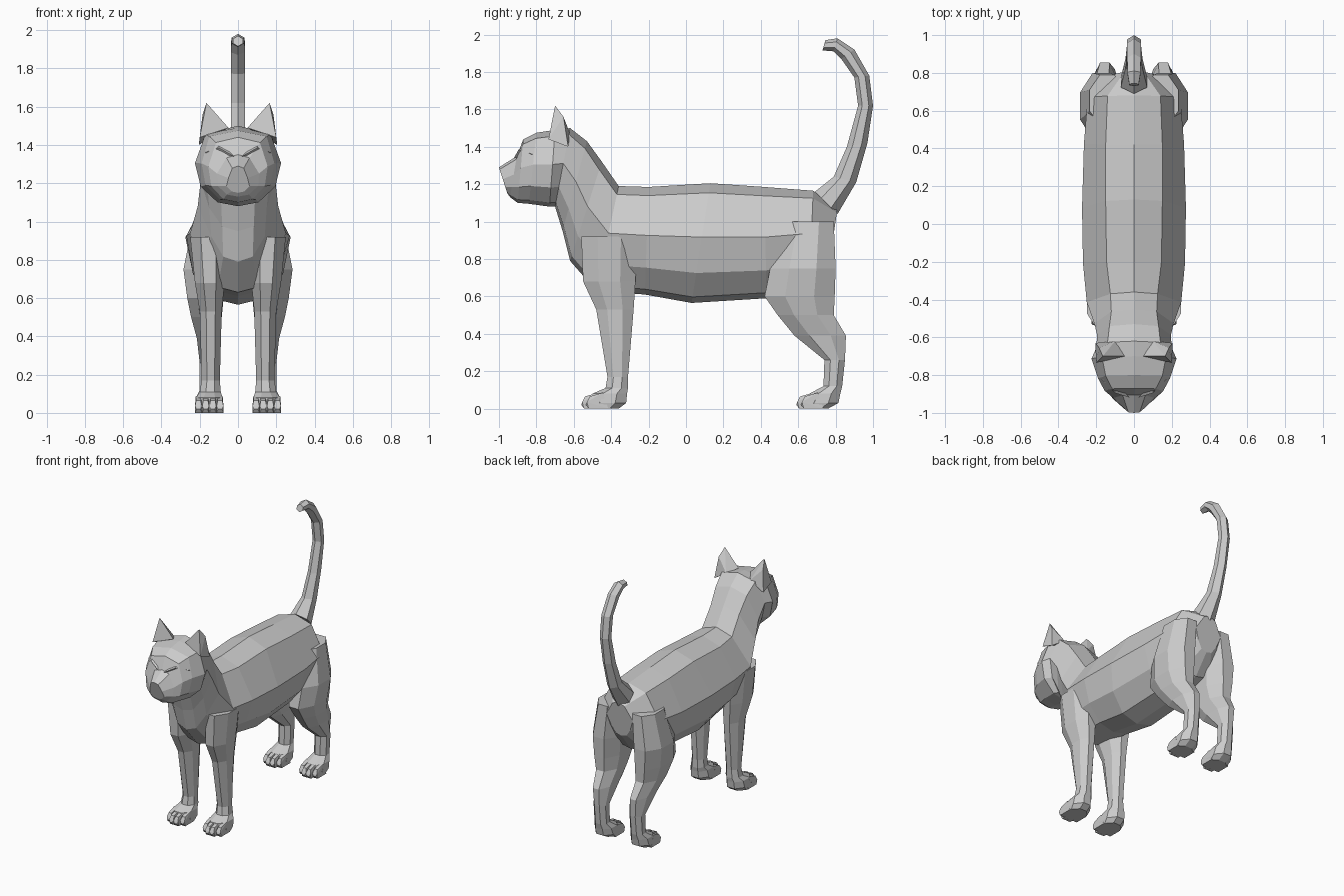
import bpy, bmesh, math
from mathutils import Vector


def finish(name, bm, mirror=False):
    bmesh.ops.recalc_face_normals(bm, faces=bm.faces)
    mesh = bpy.data.meshes.new(name)
    bm.to_mesh(mesh)
    bm.free()
    ob = bpy.data.objects.new(name, mesh)
    bpy.context.collection.objects.link(ob)
    if mirror:
        ob.modifiers.new("mirror", 'MIRROR').use_axis[0] = True
    return ob


def loft(name, rings, mirror=False):
    """Skin equal-length rings of points and cap both ends."""
    bm = bmesh.new()
    vs = [[bm.verts.new(p) for p in r] for r in rings]
    n = len(vs[0])
    for a, b in zip(vs, vs[1:]):
        for i in range(n):
            j = (i + 1) % n
            bm.faces.new((a[i], a[j], b[j], b[i]))
    bm.faces.new(vs[0])
    bm.faces.new(vs[-1])
    return finish(name, bm, mirror)


def hull(name, groups, mirror=True):
    """One convex solid per group of points."""
    bm = bmesh.new()
    for pts in groups:
        res = bmesh.ops.convex_hull(bm, input=[bm.verts.new(p) for p in pts])
        junk = [v for v in res["geom_interior"] if isinstance(v, bmesh.types.BMVert)]
        bmesh.ops.delete(bm, geom=junk, context='VERTS')
    return finish(name, bm, mirror)


def spine_ring(ty, tz, by, bz, widths, fracs):
    """Symmetric ring between a top and a bottom point of the side profile."""
    top, bot = Vector((0, ty, tz)), Vector((0, by, bz))
    side = [top.lerp(bot, f) + Vector((w, 0, 0)) for w, f in zip(widths, fracs)]
    left = [Vector((-p.x, p.y, p.z)) for p in reversed(side)]
    return [top] + side + [bot] + left


def leg_ring(z, y0, y1, x0, x1):
    """Horizontal eight-sided ring filling the given extents."""
    k = 1 / math.cos(math.pi / 8)
    ring = []
    for i in range(8):
        a = (i + 0.5) * math.pi / 4
        ring.append(((x0 + x1) / 2 + (x1 - x0) / 2 * k * math.cos(a),
                     (y0 + y1) / 2 + (y1 - y0) / 2 * k * math.sin(a), z))
    return ring


# Body, neck and head: top y,z, bottom y,z, upper / middle / lower half widths
body = [
    (0.81, 1.07, 0.77, 0.80, .05, .11, .08),
    (0.68, 1.165, 0.66, 0.66, .14, .245, .20),
    (0.42, 1.185, 0.43, 0.59, .15, .265, .22),
    (0.13, 1.205, 0.03, 0.565, .15, .275, .235),
    (-0.20, 1.185, -0.22, 0.61, .145, .27, .22),
    (-0.36, 1.19, -0.48, 0.63, .125, .25, .19),
    (-0.45, 1.32, -0.62, 0.79, .12, .21, .14),
    (-0.53, 1.43, -0.66, 0.95, .13, .195, .15),
    (-0.62, 1.50, -0.70, 1.08, .14, .20, .16),
    (-0.70, 1.49, -0.73, 1.08, .17, .225, .195),
    (-0.80, 1.475, -0.84, 1.095, .15, .19, .17),
    (-0.87, 1.44, -0.90, 1.10, .115, .155, .14),
    (-0.905, 1.35, -0.94, 1.13, .06, .11, .105),
    (-1.00, 1.29, -0.955, 1.15, .03, .05, .06),
]
loft("body_and_head", [
    spine_ring(*r[:4], (r[4], r[5], r[6], r[6] * 0.55), (.08, .45, .75, .95))
    for r in body])

# Ears, brow ridges
hull("ears", [[(.165, -.70, 1.62), (.05, -.70, 1.49), (.20, -.735, 1.44),
               (.205, -.63, 1.40), (.10, -.62, 1.47), (.185, -.655, 1.56)]])
hull("brows", [[(.02, -.92, 1.34), (.10, -.895, 1.385), (.175, -.82, 1.36),
                (.10, -.84, 1.42), (.10, -.84, 1.36)]])

# Tail: rear edge y,z, front edge y,z, half width
tail = [
    (0.81, 1.04, 0.69, 1.16, .07),
    (0.91, 1.21, 0.79, 1.24, .045),
    (0.97, 1.42, 0.86, 1.40, .038),
    (1.00, 1.62, 0.92, 1.62, .036),
    (0.98, 1.78, 0.90, 1.77, .036),
    (0.90, 1.92, 0.83, 1.87, .036),
    (0.81, 1.98, 0.79, 1.91, .035),
    (0.745, 1.97, 0.73, 1.915, .025),
]
loft("tail", [spine_ring(*r[:4], (r[4], r[4]), (.28, .72)) for r in tail])

# Legs: z, front y, back y, inner x, outer x
front_leg = [
    (0.92, -.56, -.26, .06, .25),
    (0.68, -.55, -.27, .07, .225),
    (0.53, -.48, -.28, .085, .20),
    (0.17, -.42, -.31, .095, .19),
    (0.11, -.43, -.31, .09, .20),
    (0.08, -.50, -.315, .08, .22),
    (0.03, -.52, -.32, .075, .225),
    (0.00, -.52, -.36, .08, .22),
]
hind_leg = [
    (1.00, .52, .79, .05, .235),
    (0.75, .45, .80, .06, .285),
    (0.60, .42, .795, .075, .265),
    (0.50, .49, .79, .085, .245),
    (0.39, .58, .855, .095, .215),
    (0.26, .74, .85, .10, .20),
    (0.12, .735, .835, .10, .20),
    (0.08, .66, .825, .08, .22),
    (0.03, .63, .815, .075, .225),
    (0.00, .63, .76, .08, .22),
]
loft("front_legs", [leg_ring(*r) for r in front_leg], mirror=True)
loft("hind_legs", [leg_ring(*r) for r in hind_leg], mirror=True)


# Toes: four small wedges across each paw, middle pair further forward
def toe(x, y):
    pts = []
    for s in (-1, 1):
        pts += [(x + s * .018, y + .015, 0), (x + s * .018, y + .12, 0),
                (x + s * .018, y + .005, .035), (x + s * .012, y + .02, .065),
                (x + s * .015, y + .09, .085), (x + s * .010, y, .02)]
    return pts


for label, tip in (("front_toes", -0.56), ("hind_toes", 0.59)):
    hull(label, [toe(.094 + .0375 * i, tip + (0.025 if i in (0, 3) else 0))
                 for i in range(4)])
